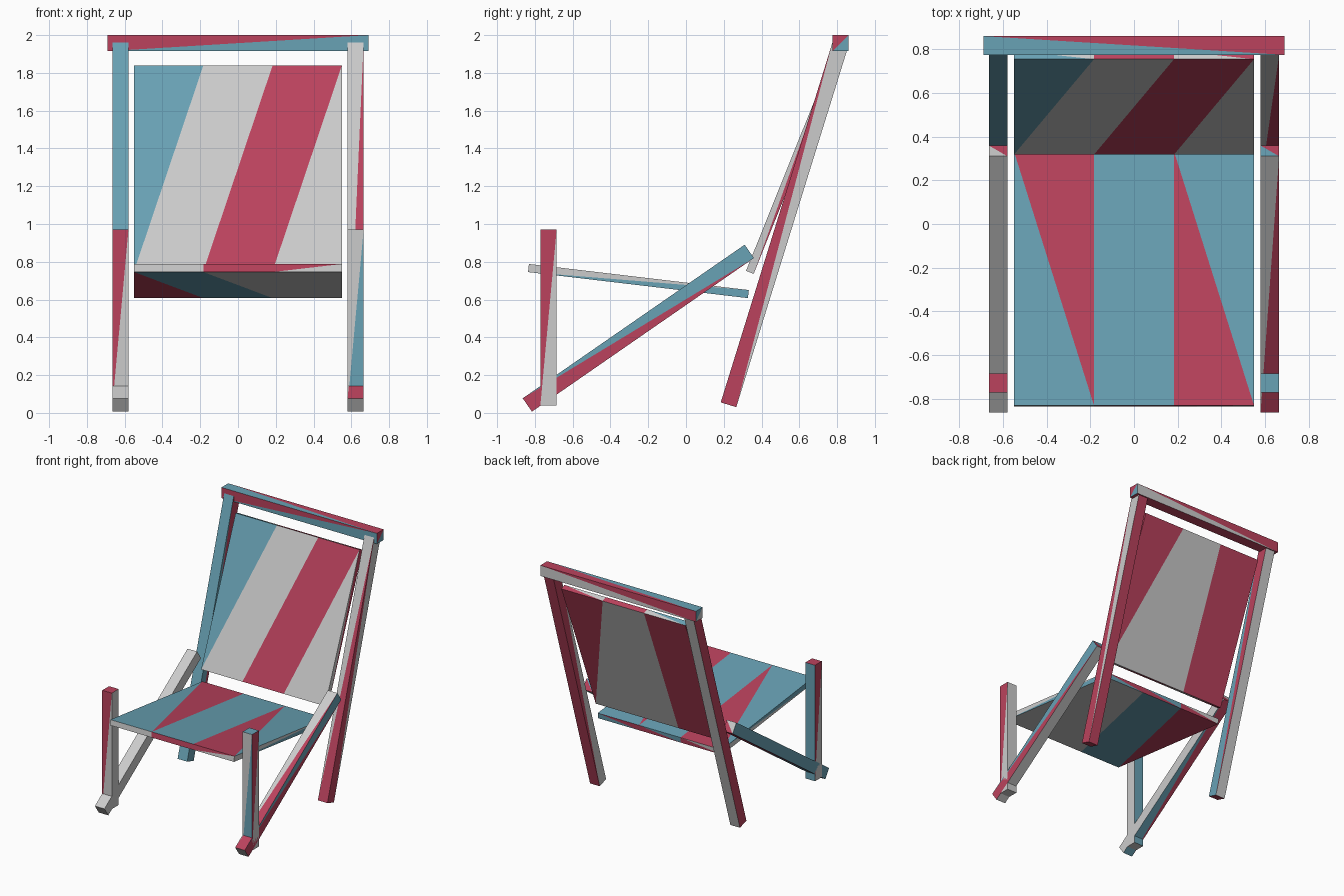
import bpy
import bmesh
from mathutils import Vector

if "Cube" in bpy.data.objects:
    bpy.data.objects.remove(bpy.data.objects["Cube"])

# Cloth and paint colours, keyed by one letter
MATS = {}
for key, name, col in (("w", "white", (0.78, 0.78, 0.76, 1)),
                       ("b", "blue", (0.14, 0.36, 0.46, 1)),
                       ("r", "red", (0.50, 0.055, 0.11, 1))):
    MATS[key] = bpy.data.materials.new(name)
    MATS[key].diffuse_color = col
KEYS = list(MATS)


def plank(name, start, end, t, x0, x1, cols=1, upper="/ww", under="/ww",
          foot="/ww", head="/ww", left="/ww", right="/ww"):
    """Bar between two (y, z) points. Every quad is two coloured triangles:
    '/' or '\\' picks the diagonal, then the left and right triangle colours."""
    a, b = Vector((0, *start)), Vector((0, *end))
    d = (b - a).normalized()
    n = Vector((0, -d.z, d.y)) * t / 2
    bm = bmesh.new()
    V = {}
    for i in range(cols + 1):
        x = Vector((x0 + (x1 - x0) * i / cols, 0, 0))
        for e, p in enumerate((a, b)):
            for s in (0, 1):
                V[i, e, s] = bm.verts.new(x + p + n * (2 * s - 1))

    def quad(p, q, r, s, diag, pair):
        tris = ((p, r, s), (p, q, r)) if diag == "/" else ((p, q, s), (q, r, s))
        for tri, c in zip(tris, pair):
            bm.faces.new([V[k] for k in tri]).material_index = KEYS.index(c)

    for i in range(cols):
        j, k = i + 1, slice(1 + 2 * i, 3 + 2 * i)
        for s, code in ((1, upper), (0, under)):
            quad((i, 0, s), (j, 0, s), (j, 1, s), (i, 1, s), code[0], code[k])
        for e, code in ((0, foot), (1, head)):
            quad((i, e, 0), (j, e, 0), (j, e, 1), (i, e, 1), code[0], code[k])
    for i, code in ((0, left), (cols, right)):
        quad((i, 0, 0), (i, 0, 1), (i, 1, 1), (i, 1, 0), code[0], code[1:])
    bmesh.ops.recalc_face_normals(bm, faces=bm.faces)
    me = bpy.data.meshes.new(name)
    bm.to_mesh(me)
    bm.free()
    for m in MATS.values():
        me.materials.append(m)
    ob = bpy.data.objects.new(name, me)
    bpy.context.collection.objects.link(ob)
    return ob


T = 0.086            # timber thickness
CLOTH = 0.043        # panel thickness
IN, OUT = 0.58, 0.665

# Seat and backrest panels
plank("seat", (-0.834, 0.767), (0.330, 0.629), CLOTH, -0.55, 0.55, 3,
      upper="\\brbbrb", under="/rbbwww", foot="/wwrrrw", head="/wrbrrb",
      left="/wb", right="/bw")
plank("backrest", (0.338, 0.744), (0.775, 1.832), CLOTH, -0.55, 0.55, 3,
      upper="/bwwrrw", under="\\rrwwwr", foot="/rwwrrw", head="/bwrrwr",
      left="/rr", right="/rw")

# Timber on both sides: colours per part for the left, then the right
SIDES = (("left", -OUT, -IN), ("right", IN, OUT))
PARTS = (
    ("front_leg", (-0.728, 0.04), (-0.728, 0.97),
     (dict(upper="/rw", under="/bb", head="/rr", left="/rw", right="/ww"),
      dict(upper="/wb", under="/ww", head="/bb", left="/ww", right="\\wr"))),
    ("side_brace", (-0.840, 0.042), (0.335, 0.855),
     (dict(upper="/ww", under="/rb", head="/wr", left="/bb", right="/ww"),
      dict(upper="/wr", under="/ww", head="/br", left="/ww", right="\\rb"))),
    ("rear_leg", (0.225, 0.043), (0.816, 1.947),
     (dict(upper="/bb", under="/ww", foot="/rr", left="/rr", right="/rb"),
      dict(upper="/wr", under="/rr", foot="/rr", left="/rw", right="/wr"))),
)
for part, start, end, looks in PARTS:
    for (side, x0, x1), look in zip(SIDES, looks):
        plank(f"{part}_{side}", start, end, T, x0, x1, **look)

# Top rail
plank("top_rail", (0.818, 1.915), (0.818, 2.0), T, -0.69, 0.69,
      upper="/rb", head="/br", under="/rw", foot="\\rr",
      left="/bw", right="\\br")

for m in bpy.data.materials:
    if m.users and not m.is_grease_pencil:
        m.use_nodes = True
        m.node_tree.nodes["Principled BSDF"].inputs["Base Color"].default_value = m.diffuse_color
